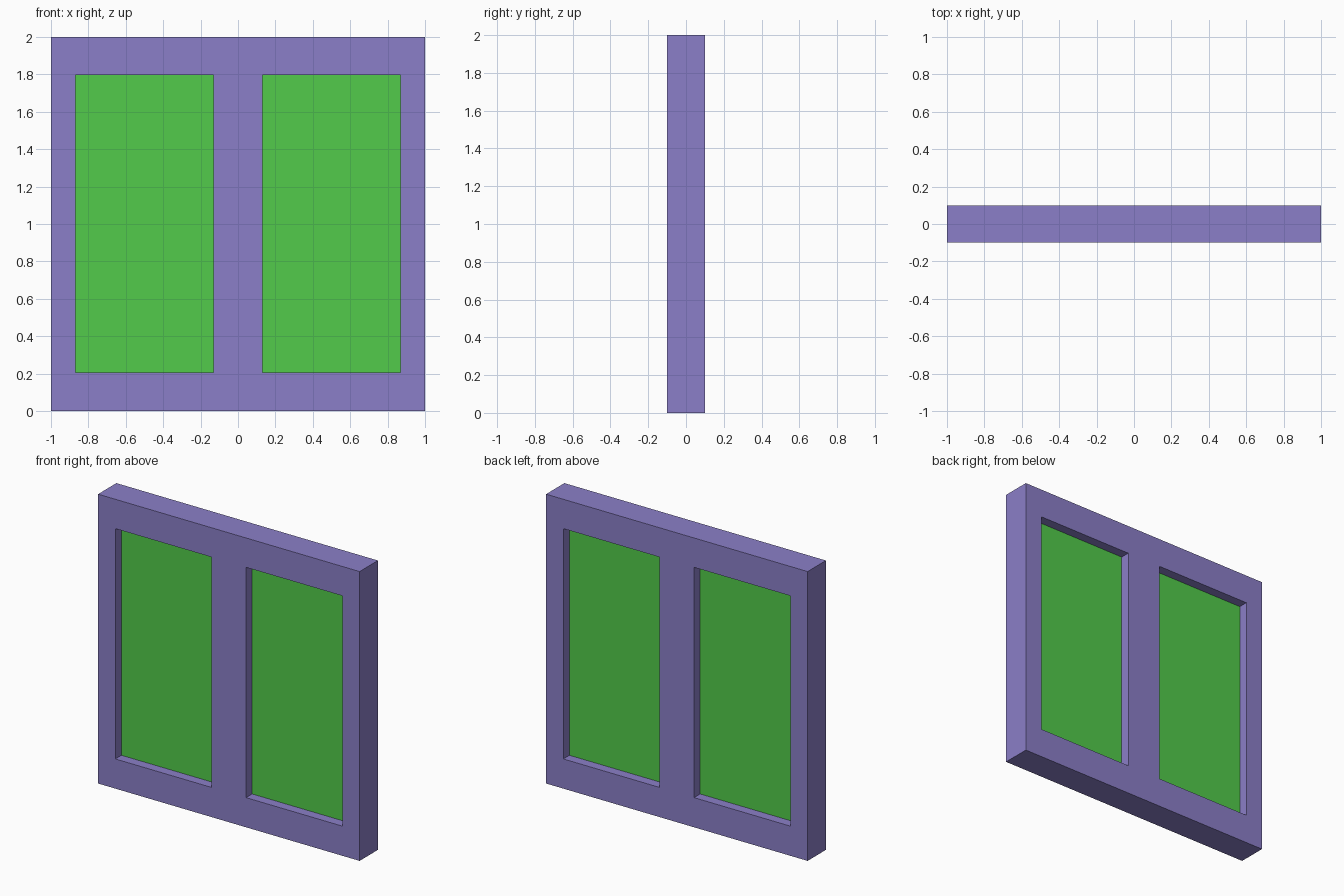
import bpy
import bmesh

if "Cube" in bpy.data.objects:
    bpy.data.objects.remove(bpy.data.objects["Cube"], do_unlink=True)

DEPTH = 0.2
PANE_DEPTH = 0.067
INNER, OUTER = 0.132, 0.868
BOTTOM, TOP = 0.205, 1.797


def material(name, colour):
    mat = bpy.data.materials.new(name)
    mat.use_nodes = True
    mat.diffuse_color = colour
    mat.node_tree.nodes["Principled BSDF"].inputs["Base Color"].default_value = colour
    return mat


def slab(name, xs, zs, is_open, depth, mat):
    """Extrude a grid of cells along y, leaving out the open cells."""
    bm = bmesh.new()
    verts = [[bm.verts.new((x, -depth / 2, z)) for z in zs] for x in xs]
    for i in range(len(xs) - 1):
        for j in range(len(zs) - 1):
            if not is_open(i, j):
                bm.faces.new((verts[i][j], verts[i + 1][j],
                              verts[i + 1][j + 1], verts[i][j + 1]))
    loose = [v for v in bm.verts if not v.link_faces]
    bmesh.ops.delete(bm, geom=loose, context="VERTS")
    front = bm.faces[:]
    result = bmesh.ops.extrude_face_region(bm, geom=front, use_keep_orig=True)
    moved = [g for g in result["geom"] if isinstance(g, bmesh.types.BMVert)]
    bmesh.ops.translate(bm, verts=moved, vec=(0, depth, 0))
    bmesh.ops.recalc_face_normals(bm, faces=bm.faces[:])
    mesh = bpy.data.meshes.new(name)
    bm.to_mesh(mesh)
    bm.free()
    mesh.materials.append(mat)
    obj = bpy.data.objects.new(name, mesh)
    bpy.context.collection.objects.link(obj)
    return obj


purple = material("frame_purple", (0.258, 0.212, 0.578, 1))
green = material("pane_green", (0.084, 0.597, 0.069, 1))

# Frame with two tall openings
slab("window_frame", (-1, -OUTER, -INNER, INNER, OUTER, 1), (0, BOTTOM, TOP, 2),
     lambda i, j: j == 1 and i in (1, 3), DEPTH, purple)

# Recessed panes, one in each opening
for name, xs in (("left_pane", (INNER, OUTER)), ("right_pane", (-OUTER, -INNER))):
    slab(name, xs, (BOTTOM, TOP), lambda i, j: False, PANE_DEPTH, green)
